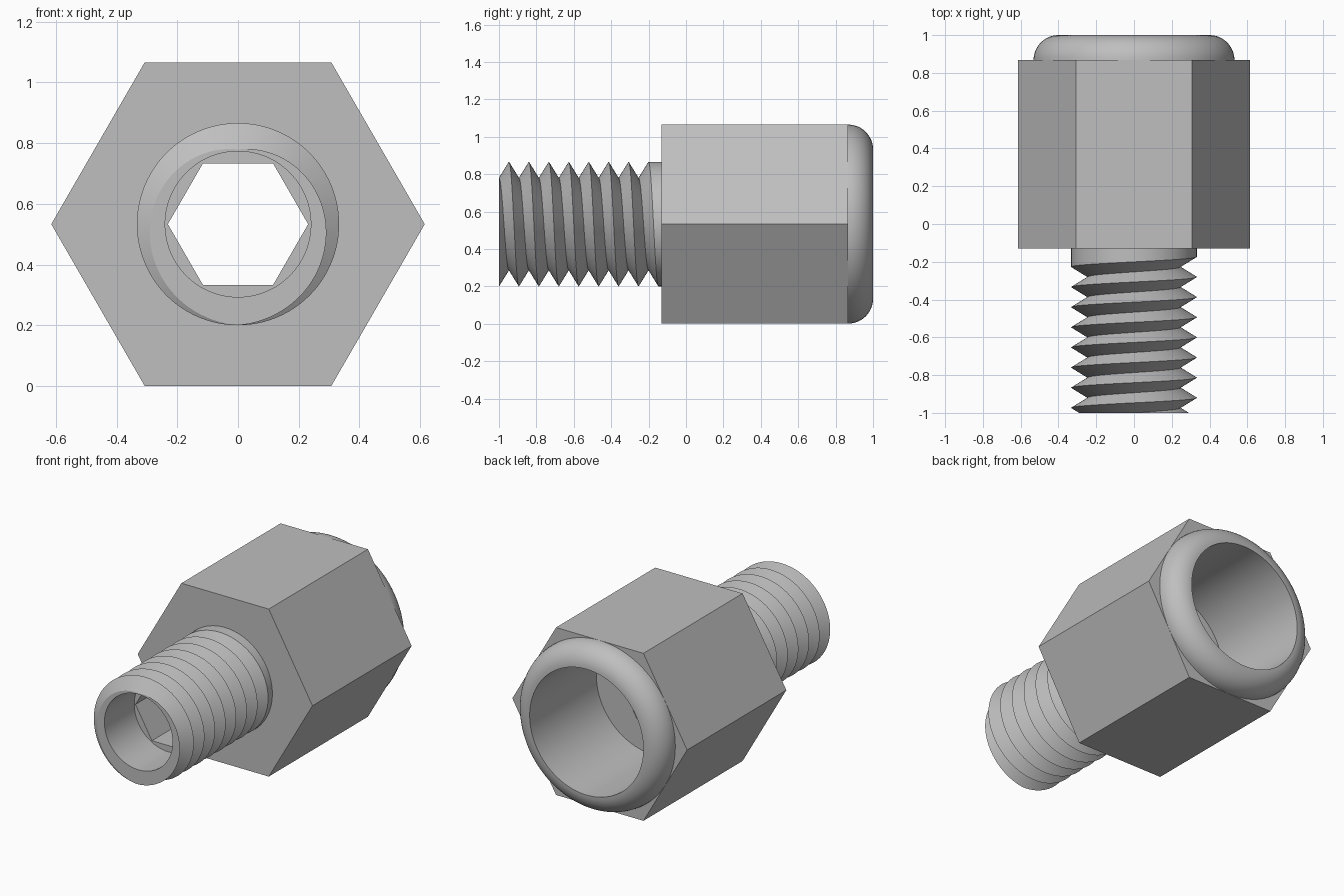
import bpy, bmesh
from math import sin, cos, pi, radians, floor

SEG = 96                 # points around, a multiple of six
AXIS_Z = 0.533           # height of the long axis
BORE, ROOT, CREST = 0.24, 0.246, 0.333
PITCH = 0.1066
FRONT, SHOULDER, SOCKET = -1.0, -0.13, -0.7

old = bpy.data.objects.get("Cube")
if old:
    bpy.data.objects.remove(old)

steel = bpy.data.materials.new("grey_steel")
steel.use_nodes = True
steel.diffuse_color = (0.52, 0.52, 0.52, 1)
steel.node_tree.nodes["Principled BSDF"].inputs["Base Color"].default_value = steel.diffuse_color


def circle(radius):
    return lambda a: radius


def hexagon(corner):
    # radius of a hexagon with corners on +x and -x; a is measured from +z
    def radius(a):
        local = (a + pi / 6) % (pi / 3) - pi / 6
        return corner * cos(pi / 6) / cos(local)
    return radius


def loft(columns):
    """Skin columns of (radius, y) points that sweep once round the axis."""
    bm = bmesh.new()
    grid = []
    for a, column in columns:
        grid.append([bm.verts.new((r * sin(a), y, AXIS_Z + r * cos(a))) for r, y in column])
    for left, right in zip(grid, grid[1:]):
        for i in range(len(left) - 1):
            bm.faces.new((left[i], right[i], right[i + 1], left[i + 1]))
    bmesh.ops.remove_doubles(bm, verts=bm.verts, dist=0.00002)
    return bm


def finish(bm, name):
    mesh = bpy.data.meshes.new(name)
    bm.to_mesh(mesh)
    bm.free()
    mesh.materials.append(steel)
    obj = bpy.data.objects.new(name, mesh)
    bpy.context.collection.objects.link(obj)
    bpy.ops.object.select_all(action='DESELECT')
    obj.select_set(True)
    bpy.context.view_layer.objects.active = obj
    bpy.ops.object.shade_smooth_by_angle(angle=radians(30))
    return obj


angles = [-pi / 2 + 2 * pi * j / SEG for j in range(SEG + 1)]

# Hexagonal body: shoulder, flats, rounded rim, wide bore, hexagonal socket
outer, inner = hexagon(0.615), hexagon(0.231)
rings = [(circle(CREST), SHOULDER), (outer, SHOULDER), (outer, 0.867)]
for i in range(13):
    t = pi / 2 * i / 12
    rings.append((circle(0.4 + 0.132 * cos(t)), 0.867 + 0.133 * sin(t)))
rings += [(circle(0.4), 0.33), (inner, 0.33), (inner, SOCKET), (circle(BORE), SOCKET)]
bm = loft([(a, [(shape(a), y) for shape, y in rings]) for a in angles])
flat_edges = []
for e in bm.edges:
    run = e.verts[1].co - e.verts[0].co
    if len(e.link_faces) == 2 and abs(run.y) > 0.9 * run.length and e.calc_face_angle() < radians(1):
        flat_edges.append(e)
bmesh.ops.dissolve_edges(bm, edges=flat_edges, use_verts=False)
finish(bm, "hex_body")


# Threaded stem: narrow bore, end face, helical thread and plain collar
def thread_column(a):
    crest_y = -0.84 + PITCH * a / (2 * pi)
    points = [(BORE, SOCKET), (BORE, FRONT)]
    for k in range(-5, 13):
        y = crest_y + k * PITCH / 2
        r = ROOT if k % 2 else CREST
        if y < FRONT:
            turn = (FRONT - crest_y) / PITCH
            off = abs(turn - floor(turn + 0.5))
            y, r = FRONT, CREST - (CREST - ROOT) * 2 * off
        points.append((r, min(y, SHOULDER)))
    return points + [(CREST, SHOULDER)]


bm = loft([(a, thread_column(a)) for a in angles])
# Close the small step where the thread runs out into the collar
step = [e for e in bm.edges if e.is_boundary
        and all(v.co.x < 0 and abs(v.co.z - AXIS_Z) < 0.0001 for v in e.verts)]
bmesh.ops.edgenet_fill(bm, edges=step)
finish(bm, "threaded_stem")
